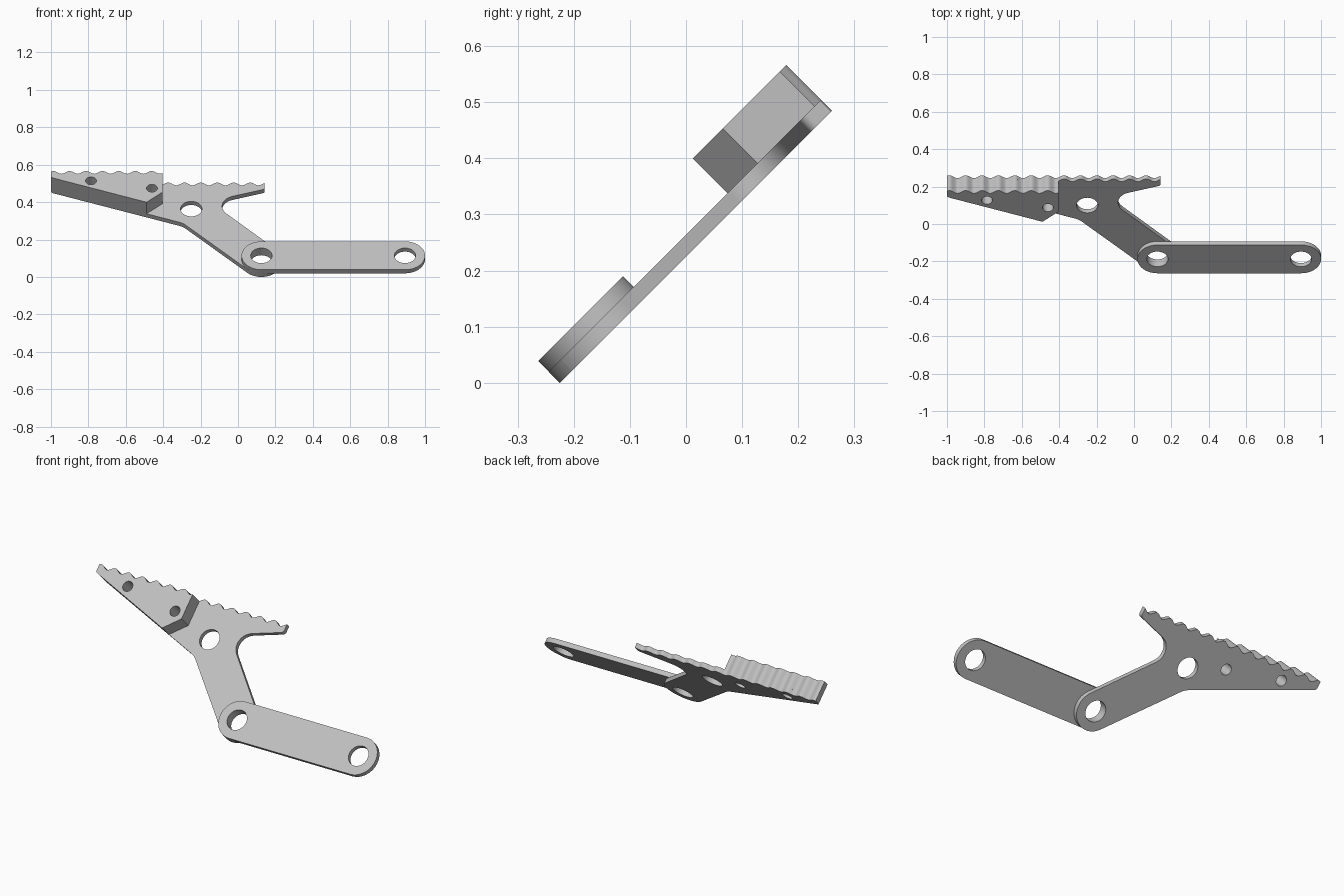
import bpy
import bmesh
from math import cos, sin, pi, tan, radians
from mathutils import Vector

if "Cube" in bpy.data.objects:
    bpy.data.objects.remove(bpy.data.objects["Cube"])

# Single plain metal colour
grey = bpy.data.materials.new("light_grey_metal")
grey.use_nodes = True
COLOUR = (0.53, 0.53, 0.53, 1)
grey.diffuse_color = COLOUR
grey.node_tree.nodes["Principled BSDF"].inputs["Base Color"].default_value = COLOUR

TILT = radians(45)
TOP = 0.527
PIVOT = Vector((0.125, -0.052))
HUB = Vector((-0.25, 0.328))
END = Vector((0.893, -0.052))
R = 0.107          # radius of the rounded bar ends
BORE = 0.057       # large holes
SCREW = 0.029      # small holes


def rounded(corners, steps=12):
    """Replace each (x, y, radius) corner with a fillet arc."""
    out = []
    for i, (x, y, r) in enumerate(corners):
        p = Vector((x, y))
        if r == 0:
            out.append(p)
            continue
        a = (Vector(corners[i - 1][:2]) - p).normalized()
        b = (Vector(corners[(i + 1) % len(corners)][:2]) - p).normalized()
        half = a.angle(b) / 2
        start = p + a * r / tan(half)
        centre = p + (a + b).normalized() * r / sin(half)
        arm = start - centre
        sweep = (pi - 2 * half) * (1 if a.x * b.y - a.y * b.x < 0 else -1)
        for k in range(steps + 1):
            t = sweep * k / steps
            out.append(centre + Vector((arm.x * cos(t) - arm.y * sin(t),
                                        arm.x * sin(t) + arm.y * cos(t))))
    return out


def circle(c, r, n=48):
    return [Vector((c[0] + r * cos(2 * pi * k / n), c[1] + r * sin(2 * pi * k / n)))
            for k in range(n)]


def wavy_top(x0, x1, n):
    """Ridged grip edge, running from x0 to x1."""
    pts = []
    for k in range(n + 1):
        x = x0 + (x1 - x0) * k / n
        dip = 0.0105 * (1 + cos(2 * pi * (x + 0.944) / 0.0877))
        pts.append((x, TOP - dip, 0))
    return pts


def plate(name, outline, holes, low, high):
    """Extrude an outline with holes between two heights, then tilt it."""
    curve = bpy.data.curves.new(name, 'CURVE')
    curve.dimensions = '2D'
    curve.fill_mode = 'BOTH'
    curve.extrude = (high - low) / 2
    for loop in [outline] + holes:
        s = curve.splines.new('POLY')
        s.points.add(len(loop) - 1)
        for point, p in zip(s.points, loop):
            point.co = (p.x, p.y, 0, 1)
        s.use_cyclic_u = True
    temp = bpy.data.objects.new(name + "_curve", curve)
    bpy.context.collection.objects.link(temp)
    bpy.context.view_layer.update()
    mesh = bpy.data.meshes.new_from_object(
        temp.evaluated_get(bpy.context.evaluated_depsgraph_get()))
    bpy.data.objects.remove(temp)

    bm = bmesh.new()
    bm.from_mesh(mesh)
    bmesh.ops.remove_doubles(bm, verts=bm.verts, dist=0.00005)
    bmesh.ops.recalc_face_normals(bm, faces=bm.faces)
    bm.to_mesh(mesh)
    bm.free()
    mesh.name = name
    mesh.materials.clear()
    mesh.materials.append(grey)

    obj = bpy.data.objects.new(name, mesh)
    bpy.context.collection.objects.link(obj)
    mid = (low + high) / 2
    obj.rotation_euler.x = TILT
    obj.location = (0, -mid * sin(TILT), mid * cos(TILT))
    bpy.ops.object.select_all(action='DESELECT')
    obj.select_set(True)
    bpy.context.view_layer.objects.active = obj
    bpy.ops.object.shade_smooth_by_angle(angle=radians(30))
    return obj


BACK, MIDDLE, LINK_FRONT, BLOCK_FRONT = 0.159, 0.1865, 0.2135, 0.274
screws = [circle((-0.786, 0.453), SCREW, 32), circle((-0.46, 0.397), SCREW, 32)]

# Lever plate: ridged bar, finger and slanted arm ending round the pivot
axis = (PIVOT - HUB).normalized()
side = Vector((-axis.y, axis.x))
tip = PIVOT + axis * R
upper, lower = tip + side * R, tip - side * R
lever = wavy_top(-1, 0.143, 208) + [
    (0.143, 0.477, 0.018),
    (-0.152, 0.385, 0.078),
    (upper.x, upper.y, R - 0.0002),
    (lower.x, lower.y, R - 0.0002),
    (-0.294, 0.22, 0.1),
    (-1, 0.478, 0.018)]
plate("lever_plate", rounded(lever),
      [circle(HUB, BORE), circle(PIVOT, BORE)] + screws, BACK, MIDDLE)

# Thick grip block on the ridged end
block = wavy_top(-1, -0.404, 108) + [
    (-0.404, 0.367, 0), (-0.489, 0.291, 0), (-1, 0.478, 0.018)]
plate("grip_block", rounded(block), screws, MIDDLE, BLOCK_FRONT)

# Straight link bar with rounded ends
x0, x1 = PIVOT.x - R + 0.001, END.x + R
link = [(x, PIVOT.y + s * R, R - 0.0002)
        for x, s in ((x0, 1), (x1, 1), (x1, -1), (x0, -1))]
plate("link_bar", rounded(link, 16),
      [circle(PIVOT, BORE), circle(END, BORE)], MIDDLE, LINK_FRONT)
